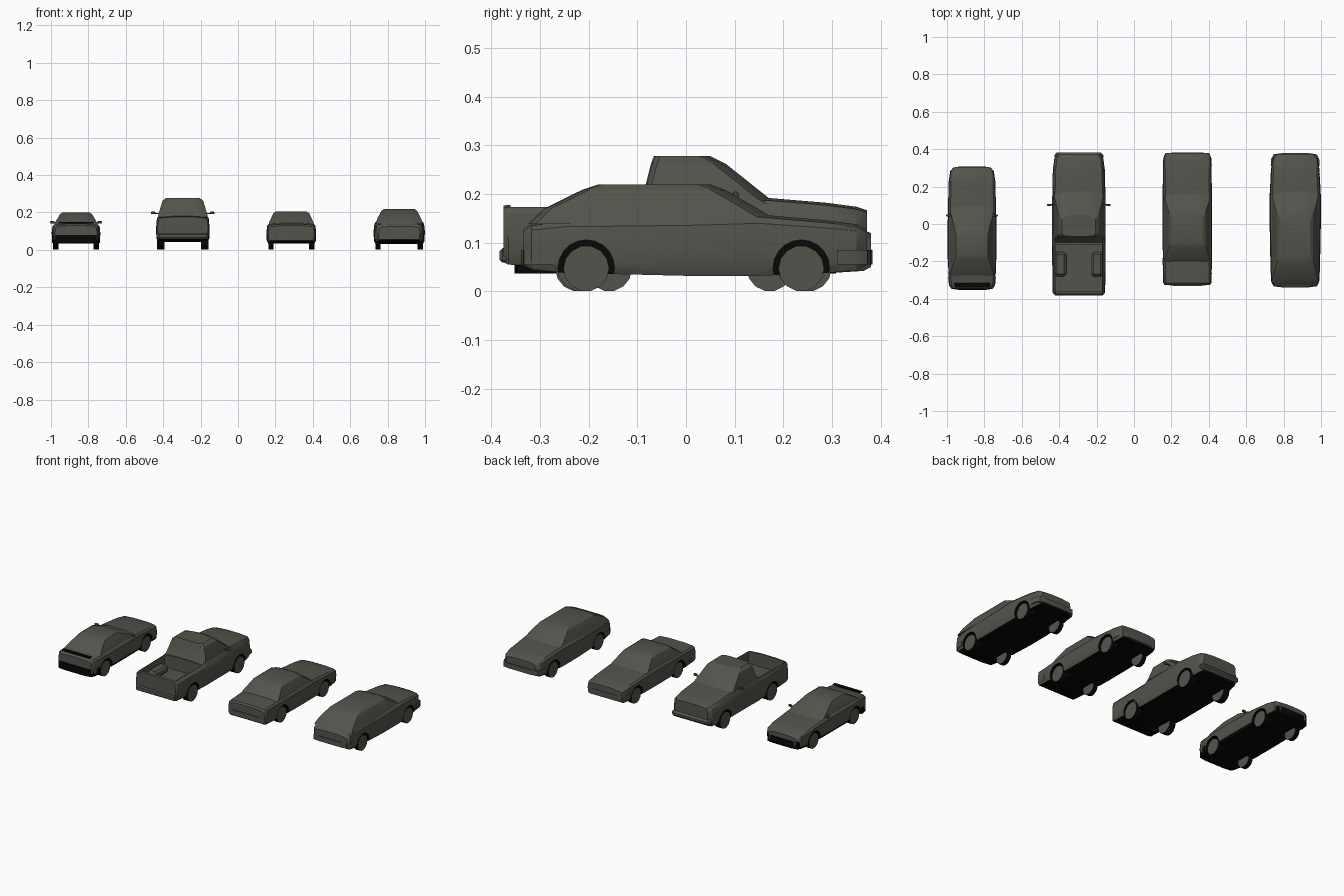
import bpy
import bmesh
from math import radians, pi
from mathutils import Matrix

cube = bpy.data.objects.get("Cube")
if cube:
    bpy.data.objects.remove(cube, do_unlink=True)


def make_material(name, color):
    m = bpy.data.materials.new(name)
    m.use_nodes = True
    m.diffuse_color = color
    m.node_tree.nodes["Principled BSDF"].inputs["Base Color"].default_value = color
    return m


MATERIALS = [make_material("olive grey paint", (0.088, 0.088, 0.073, 1)),
             make_material("black trim", (0.002, 0.002, 0.002, 1))]
PAINT, BLACK = 0, 1


def finish(name, bm, x, rule=None, angle=32):
    """Turn a bmesh into an object; the rule picks a colour for each face."""
    bmesh.ops.recalc_face_normals(bm, faces=bm.faces)
    bm.normal_update()
    for f in bm.faces:
        f.material_index = rule(f) if rule else PAINT
    me = bpy.data.meshes.new(name)
    bm.to_mesh(me)
    bm.free()
    for m in MATERIALS:
        me.materials.append(m)
    ob = bpy.data.objects.new(name, me)
    ob.location.x = x
    bpy.context.collection.objects.link(ob)
    smooth(ob, angle)
    return ob


def smooth(ob, angle=32):
    bpy.ops.object.select_all(action="DESELECT")
    bpy.context.view_layer.objects.active = ob
    ob.select_set(True)
    bpy.ops.object.shade_smooth_by_angle(angle=radians(angle))


def loft(rings):
    """Skin closed rings of points and cap both ends."""
    bm = bmesh.new()
    loops = [[bm.verts.new(p) for p in ring] for ring in rings]
    n = len(loops[0])
    for a, b in zip(loops, loops[1:]):
        for i in range(n):
            j = (i + 1) % n
            bm.faces.new((a[i], a[j], b[j], b[i]))
    bm.faces.new(loops[0])
    bm.faces.new(loops[-1])
    return bm


def mirrored(half):
    """Complete a half outline running from right side to right side."""
    return half + [(-x, y, z) for x, y, z in reversed(half)]


def box(name, x, center, size, color=PAINT, bevel=0.0):
    bm = bmesh.new()
    bmesh.ops.create_cube(bm, size=1, matrix=Matrix.Translation(center) @ Matrix.Diagonal((*size, 1)))
    if bevel:
        bmesh.ops.bevel(bm, geom=bm.edges[:], offset=bevel, segments=1, affect="EDGES")
    return finish(name, bm, x, lambda f: color)


def cylinder(name, x, center, radius, width, sides, rule):
    bm = bmesh.new()
    turn = Matrix.Translation(center) @ Matrix.Rotation(pi / 2, 4, "Y")
    bmesh.ops.create_cone(bm, cap_ends=True, segments=sides, radius1=radius,
                          radius2=radius, depth=width, matrix=turn)
    return finish(name, bm, x, rule)


def cut(ob, cutter):
    mod = ob.modifiers.new("cut", "BOOLEAN")
    mod.operation = "DIFFERENCE"
    mod.solver = "EXACT"
    mod.object = cutter
    smooth(ob)
    bpy.ops.object.modifier_apply(modifier=mod.name)
    bpy.data.objects.remove(cutter, do_unlink=True)


def body(name, x, stations, rule):
    """Lower shell: stations hold y, half width, underside and top height."""
    rings = []
    for y, w, low, top in stations:
        h = top - low
        rings.append(mirrored([(w * 0.93, y, low), (w * 0.99, y, low + h * 0.15),
                               (w, y, low + h * 0.55), (w * 0.97, y, top - h * 0.13),
                               (w * 0.89, y, top - 0.003), (w * 0.4, y, top + 0.002)]))
    return finish(name, loft(rings), x, rule)


def cabin(name, x, layers, bow):
    """Glasshouse: layers hold height, front y, rear y and half width."""
    rings = []
    for z, front, rear, w in layers:
        rings.append(mirrored([(w * 0.45, front, z), (w * 0.8, front - bow * 0.4, z),
                               (w, front - bow, z), (w, rear + bow * 0.5, z),
                               (w * 0.85, rear + bow * 0.1, z), (w * 0.45, rear, z)]))
    return finish(name, loft(rings), x, None, 22)


def wheels(car, x, shell, axles, outer, width, radius=0.047):
    for end, y in zip(("rear", "front"), axles):
        for side, s in (("right", -1), ("left", 1)):
            arch = cylinder("arch_cutter", x, (s * (outer - 0.01), y, radius + 0.001),
                            radius + 0.011, 0.08, 20, lambda f: BLACK)
            cut(shell, arch)
            cylinder(f"{car}_{end}_{side}_wheel", x, (s * (outer - width / 2), y, radius),
                     radius, width, 14, lambda f: PAINT if abs(f.normal.x) > 0.5 else BLACK)
    smooth(shell)


def mirrors(car, x, half, y, z):
    for side, s in (("right", -1), ("left", 1)):
        box(f"{car}_{side}_mirror", x, (s * (half - 0.012), y, z), (0.024, 0.012, 0.014), PAINT, 0.003)
        box(f"{car}_{side}_mirror_arm", x, (s * (half - 0.032), y + 0.003, z - 0.003), (0.028, 0.006, 0.005))


def underside(f):
    return BLACK if f.normal.z < -0.6 else PAINT


# Coupe with black lower trim and tail spoiler
X = -0.866
coupe = body("coupe_body", X, [
    (-0.345, 0.112, 0.045, 0.128), (-0.325, 0.124, 0.038, 0.138), (-0.2, 0.13, 0.035, 0.14),
    (0, 0.13, 0.035, 0.14), (0.1, 0.129, 0.035, 0.138), (0.22, 0.126, 0.036, 0.127),
    (0.285, 0.116, 0.038, 0.117), (0.305, 0.09, 0.05, 0.106)],
    lambda f: BLACK if f.calc_center_median().z < 0.055 else PAINT)
wheels("coupe", X, coupe, (-0.222, 0.172), 0.122, 0.028)
cabin("coupe_cabin", X, [(0.13, 0.115, -0.29, 0.118), (0.145, 0.085, -0.27, 0.113),
                         (0.192, -0.025, -0.19, 0.085), (0.201, -0.05, -0.165, 0.07)], 0.03)
for end, s, y, w in (("rear", -1, -0.335, 0.12), ("front", 1, 0.29, 0.112)):
    rings = [mirrored([(w * 0.55, y + s * 0.018, z), (w * 0.9, y + s * 0.012, z),
                       (w, y - s * 0.004, z), (w + 0.008, y - s * 0.05, z)]) for z in (0.037, 0.08)]
    finish(f"coupe_{end}_bumper", loft(rings), X, lambda f: BLACK)
box("coupe_spoiler", X, (0, -0.328, 0.146), (0.19, 0.024, 0.007), BLACK, 0.002)
mirrors("coupe", X, 0.138, 0.045, 0.148)

# Pickup truck with an open bed
X = -0.295
truck = body("pickup_body", X, [
    (-0.375, 0.134, 0.06, 0.174), (-0.365, 0.141, 0.055, 0.176), (-0.1, 0.143, 0.042, 0.178),
    (-0.09, 0.143, 0.042, 0.186), (0.17, 0.142, 0.042, 0.19), (0.29, 0.139, 0.045, 0.18),
    (0.35, 0.131, 0.05, 0.172), (0.372, 0.112, 0.06, 0.165)], underside)
cut(truck, box("bed_cutter", X, (0, -0.236, 0.16), (0.25, 0.25, 0.12)))
wheels("pickup", X, truck, (-0.215, 0.238), 0.138, 0.04, 0.05)
cabin("pickup_cabin", X, [(0.18, 0.19, -0.098, 0.132), (0.192, 0.17, -0.09, 0.13),
                          (0.262, 0.082, -0.072, 0.109), (0.278, 0.05, -0.066, 0.09)], 0.025)
for side, s in (("right", -1), ("left", 1)):
    box(f"pickup_{side}_wheel_well", X, (s * 0.098, -0.215, 0.12), (0.062, 0.13, 0.045), PAINT, 0.012)
box("pickup_rear_bumper", X, (0, -0.372, 0.074), (0.264, 0.022, 0.03), PAINT, 0.006)
box("pickup_front_bumper", X, (0, 0.363, 0.078), (0.262, 0.04, 0.04), PAINT, 0.014)
mirrors("pickup", X, 0.17, 0.102, 0.198)

# Sedan with a three box outline
X = 0.285
sedan = body("sedan_body", X, [
    (-0.325, 0.122, 0.05, 0.128), (-0.315, 0.129, 0.043, 0.136), (-0.19, 0.132, 0.036, 0.142),
    (0, 0.133, 0.034, 0.143), (0.16, 0.132, 0.034, 0.143), (0.3, 0.13, 0.038, 0.132),
    (0.365, 0.124, 0.042, 0.124), (0.38, 0.116, 0.05, 0.118)], underside)
wheels("sedan", X, sedan, (-0.158, 0.252), 0.123, 0.028)
cabin("sedan_cabin", X, [(0.134, 0.18, -0.21, 0.122), (0.146, 0.155, -0.195, 0.119),
                         (0.196, 0.082, -0.13, 0.096), (0.206, 0.055, -0.1, 0.08)], 0.025)

# Hatchback with a long sloping tail
X = 0.862
hatch = body("hatchback_body", X, [
    (-0.335, 0.11, 0.055, 0.124), (-0.318, 0.125, 0.045, 0.138), (-0.25, 0.132, 0.038, 0.147),
    (0, 0.137, 0.032, 0.151), (0.15, 0.137, 0.032, 0.156), (0.29, 0.13, 0.038, 0.144),
    (0.35, 0.12, 0.043, 0.136), (0.372, 0.1, 0.055, 0.125)], underside)
wheels("hatchback", X, hatch, (-0.205, 0.237), 0.127, 0.028)
cabin("hatchback_cabin", X, [(0.138, 0.2, -0.325, 0.127), (0.17, 0.148, -0.292, 0.116),
                             (0.208, 0.082, -0.215, 0.096), (0.22, 0.05, -0.18, 0.08)], 0.03)

# Slim wraparound bumpers shared by the two saloons
for car, x, rear, front in (("sedan", 0.285, -0.322, 0.374), ("hatchback", 0.862, -0.33, 0.37)):
    for end, s, y in (("rear", -1, rear), ("front", 1, front)):
        rings = [mirrored([(0.07, y + s * 0.009, z), (0.115, y + s * 0.003, z),
                           (0.128, y - s * 0.02, z), (0.131, y - s * 0.06, z)])
                 for z in (0.055, 0.085)]
        finish(f"{car}_{end}_bumper", loft(rings), x)
